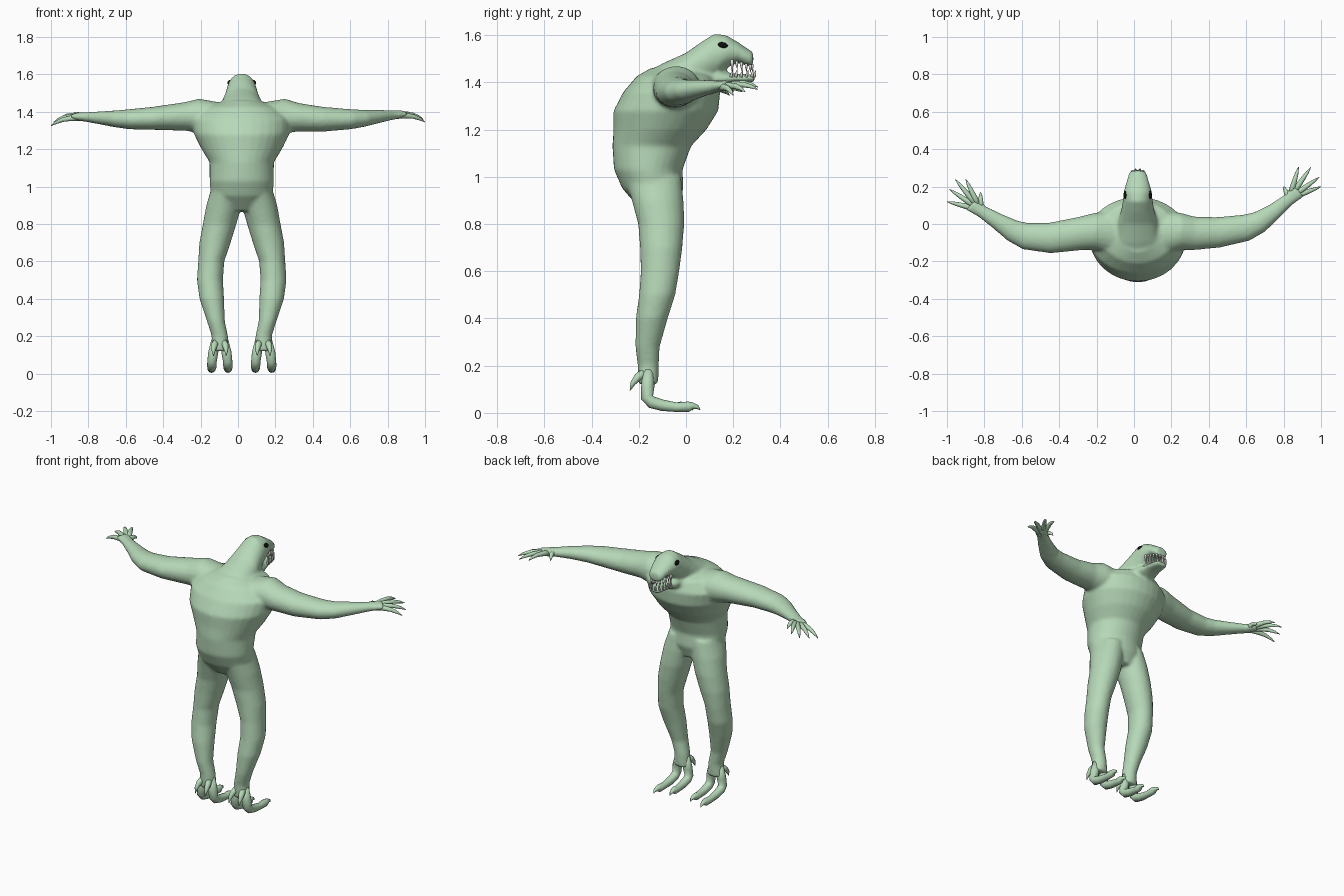
import bpy, bmesh, math
from mathutils import Vector, Matrix

CX = 0.02  # body symmetry plane


def material(name, rgb):
    m = bpy.data.materials.new(name)
    m.diffuse_color = (*rgb, 1)
    return m


SKIN = material("pale green skin", (0.47, 0.69, 0.48))
BLACK = material("eye black", (0.004, 0.004, 0.004))
IVORY = material("tooth white", (0.75, 0.75, 0.70))


def tube(bm, pts, ref, axis=None, n=20):
    """Loft ellipses through (x, y, z, side radius, ref radius) points."""
    P = [Vector(p[:3]) for p in pts]
    rings = []
    for i, p in enumerate(pts):
        t = Vector(axis) if axis else (P[min(i + 1, len(P) - 1)] - P[max(i - 1, 0)]).normalized()
        a = t.cross(Vector(ref)).normalized()
        b = a.cross(t)
        rings.append([bm.verts.new(P[i] + a * p[3] * math.cos(k * math.tau / n)
                                   + b * p[4] * math.sin(k * math.tau / n)) for k in range(n)])
    for r, s in zip(rings, rings[1:]):
        for k in range(n):
            bm.faces.new((r[k], r[(k + 1) % n], s[(k + 1) % n], s[k]))
    bm.faces.new(rings[0][::-1])
    bm.faces.new(rings[-1])


def finish(bm, name, mat):
    bmesh.ops.recalc_face_normals(bm, faces=bm.faces)
    for f in bm.faces:
        f.smooth = True
    me = bpy.data.meshes.new(name)
    bm.to_mesh(me)
    bm.free()
    me.materials.append(mat)
    ob = bpy.data.objects.new(name, me)
    bpy.context.collection.objects.link(ob)
    return ob


def round_tube(bm, pts, ref=(0, 0, 1)):
    tube(bm, [(*p, p[3]) for p in pts], ref, n=10)


body = bmesh.new()

# torso: (y, z, half width, half depth)
torso = [(-.12, .87, .10, .08), (-.14, .95, .165, .13), (-.16, 1.03, .172, .145),
         (-.145, 1.13, .172, .167), (-.11, 1.2, .215, .197), (-.085, 1.28, .255, .222),
         (-.06, 1.36, .265, .205), (-.045, 1.425, .20, .165), (-.05, 1.46, .09, .10)]
tube(body, [(CX, *p) for p in torso], (0, 1, 0), (0, 0, 1), 32)

# neck and upper head: (y, z, half width, half height)
head = [(-.2, 1.36, .10, .065), (-.1, 1.41, .12, .07), (0, 1.43, .11, .095),
        (.06, 1.47, .092, .098), (.12, 1.508, .08, .098), (.17, 1.53, .076, .07),
        (.22, 1.527, .062, .044), (.265, 1.503, .05, .037), (.285, 1.498, .04, .03)]
tube(body, [(CX, *p) for p in head], (0, 0, 1), (0, 1, 0), 24)

# throat and lower jaw
jaw = [(.0, 1.39, .09, .07), (.08, 1.405, .08, .055), (.14, 1.415, .07, .036),
       (.2, 1.417, .056, .02), (.26, 1.417, .047, .018), (.29, 1.417, .038, .015)]
tube(body, [(CX, *p) for p in jaw], (0, 0, 1), (0, 1, 0), 24)

# arms, each in its own pose
right_arm = [(.12, -.05, 1.372, .12, .075), (.25, -.04, 1.378, .10, .092), (.32, -.05, 1.37, .09, .077),
             (.45, -.045, 1.36, .082, .067), (.60, -.02, 1.36, .072, .054), (.67, .01, 1.365, .06, .046),
             (.75, .067, 1.375, .045, .036), (.82, .125, 1.382, .035, .026), (.88, .18, 1.388, .045, .02)]
left_arm = [(-.08, -.05, 1.372, .12, .075), (-.21, -.04, 1.378, .10, .092), (-.28, -.05, 1.375, .09, .077),
            (-.45, -.075, 1.365, .082, .062), (-.58, -.065, 1.36, .072, .054), (-.65, -.035, 1.362, .06, .046),
            (-.73, .015, 1.367, .045, .036), (-.81, .065, 1.372, .035, .026), (-.87, .11, 1.375, .045, .02)]
for arm in (right_arm, left_arm):
    tube(body, arm, (0, 0, 1))

# legs: (x from centre, y, z, half width, half depth)
leg = [(.075, -.14, 1.0, .085, .12), (.095, -.12, .9, .095, .11), (.118, -.105, .8, .09, .098),
       (.143, -.105, .7, .084, .09), (.163, -.11, .6, .07, .082), (.17, -.122, .5, .07, .077),
       (.16, -.145, .4, .066, .068), (.138, -.163, .28, .048, .052), (.117, -.16, .2, .044, .045),
       (.115, -.16, .12, .05, .042)]
for s in (-1, 1):
    tube(body, [(CX + s * p[0], *p[1:]) for p in leg], (0, 1, 0), (0, 0, 1))

ob = finish(body, "body", SKIN)
rm = ob.modifiers.new("Blend", 'REMESH')
rm.mode = 'VOXEL'
rm.voxel_size = 0.009
rm.use_smooth_shade = True
sm = ob.modifiers.new("Soften", 'SMOOTH')
sm.factor = 0.5
sm.iterations = 8

# fingers: curved tapering tubes from the palm to each tip
hands = {
    "right": ((.83, .135, 1.382), [(1.0, .20, 1.345), (.99, .25, 1.36), (.945, .303, 1.37),
                                   (.88, .305, 1.38), (.80, .2, 1.36)]),
    "left": ((-.82, .075, 1.372), [(-1.0, .12, 1.325), (-.985, .185, 1.345), (-.955, .238, 1.36),
                                   (-.90, .24, 1.37), (-.82, .17, 1.355)])}
for side, (wrist, tips) in hands.items():
    bm = bmesh.new()
    w = Vector(wrist)
    for tip in tips:
        t = Vector(tip)
        round_tube(bm, [(*(w.lerp(t, f) + Vector((0, 0, h))), r) for f, h, r in
                        ((.1, 0, .017), (.4, .012, .015), (.65, .016, .012), (.85, .01, .008), (1, 0, .0015))])
    finish(bm, side + "_fingers", SKIN)

# feet: two clawed toes and two heel spurs each
for s, side in ((-1, "left"), (1, "right")):
    bm = bmesh.new()
    for d in (-1, 1):
        def x(off):
            return CX + s * .117 + d * off
        reach = .03 if d * s < 0 else .06
        round_tube(bm, [(x(.022), -.16, .18, .024), (x(.036), -.162, .11, .028), (x(.042), -.165, .065, .026),
                        (x(.043), -.145, .045, .026), (x(.043), -.10, .032, .024), (x(.044), -.04, .024, .02),
                        (x(.044), reach - .05, .026, .022), (x(.045), reach - .03, .03, .014),
                        (x(.046), reach - .01, .024, .008), (x(.046), reach, .012, .0015)], (1, 0, 0))
        round_tube(bm, [(x(.02), -.175, .17, .02), (x(.03), -.205, .15, .017),
                        (x(.034), -.225, .125, .011), (x(.034), -.237, .095, .0015)], (1, 0, 0))
    finish(bm, side + "_foot", SKIN)

# teeth: (y, x from centre, length) for upper and lower jaws
bm = bmesh.new()
upper = [(.195, .052, .055), (.215, .05, .03), (.235, .046, .035), (.255, .042, .032),
         (.272, .03, .03), (.28, .012, .025)]
lower = [(.19, .05, .03), (.21, .048, .035), (.232, .044, .03), (.255, .04, .03),
         (.278, .031, .036), (.288, .012, .03)]
for s in (-1, 1):
    for y, dx, ln in upper:
        top = 1.497 - max(0, y - .19) * .25
        round_tube(bm, [(CX + s * dx, y, top, .007), (CX + s * dx, y, top - ln * .55, .005),
                        (CX + s * dx * .97, y + .002, top - ln - .004, .0008)], (1, 0, 0))
    for y, dx, ln in lower:
        round_tube(bm, [(CX + s * dx, y, 1.422, .007), (CX + s * dx, y + .004, 1.422 + ln * .5, .005),
                        (CX + s * dx, y + .008, 1.422 + ln, .0008)], (1, 0, 0))
finish(bm, "teeth", IVORY)

# eyes: flattened black ovals on the sides of the head
bm = bmesh.new()
for s in (-1, 1):
    m = (Matrix.Translation((CX + s * .063, .156, 1.556)) @ Matrix.Rotation(-.2, 4, 'X')
         @ Matrix.Rotation(-s * .35, 4, 'Y') @ Matrix.Diagonal((.013, .023, .014, 1)))
    bmesh.ops.create_uvsphere(bm, u_segments=20, v_segments=12, radius=1, matrix=m)
finish(bm, "eyes", BLACK)
